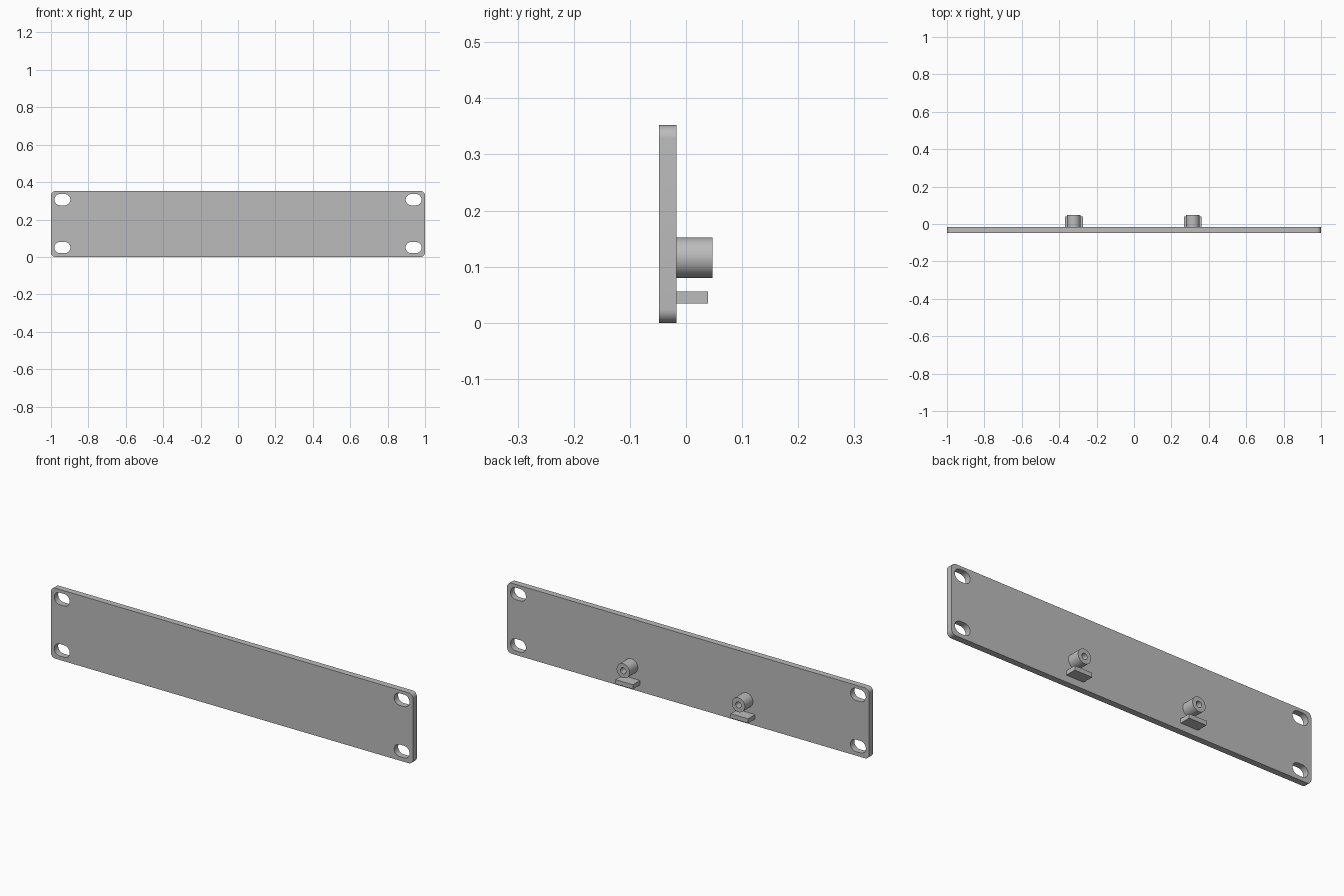
import bpy
from math import pi, cos, sin, radians

cube = bpy.data.objects.get("Cube")
if cube:
    bpy.data.objects.remove(cube)

grey = bpy.data.materials.new("panel_grey")
grey.use_nodes = True
colour = (0.5, 0.5, 0.5, 1)
grey.diffuse_color = colour
grey.node_tree.nodes["Principled BSDF"].inputs["Base Color"].default_value = colour


def rounded(cx, cz, w, h, r, steps=10):
    """Closed outline of a rounded rectangle, slot or circle."""
    if r == 0:
        steps = 0
    pts = []
    for q, (sx, sz) in enumerate([(1, 1), (-1, 1), (-1, -1), (1, -1)]):
        for i in range(steps + 1):
            a = (q + i / max(steps, 1)) * pi / 2
            p = (cx + sx * (w / 2 - r) + r * cos(a), cz + sz * (h / 2 - r) + r * sin(a))
            if not pts or abs(p[0] - pts[-1][0]) + abs(p[1] - pts[-1][1]) > 1e-5:
                pts.append(p)
    if abs(pts[0][0] - pts[-1][0]) + abs(pts[0][1] - pts[-1][1]) < 1e-5:
        pts.pop()
    return pts


def extrude(name, loops, y0, y1):
    """Solid from an outline, with any further loops as holes, from y0 to y1."""
    curve = bpy.data.curves.new(name, 'CURVE')
    curve.dimensions = '2D'
    curve.fill_mode = 'BOTH'
    curve.extrude = (y1 - y0) / 2
    for loop in loops:
        spline = curve.splines.new('POLY')
        spline.points.add(len(loop) - 1)
        for point, (x, z) in zip(spline.points, loop):
            point.co = (x, z, 0, 1)
        spline.use_cyclic_u = True
    obj = bpy.data.objects.new(name, curve)
    bpy.context.collection.objects.link(obj)
    obj.location.y = (y0 + y1) / 2
    obj.rotation_euler.x = pi / 2
    bpy.ops.object.select_all(action='DESELECT')
    obj.select_set(True)
    bpy.context.view_layer.objects.active = obj
    bpy.ops.object.convert(target='MESH')
    obj = bpy.context.object
    obj.name = name
    bpy.ops.object.transform_apply(location=True, rotation=True, scale=True)
    obj.data.materials.clear()
    obj.data.materials.append(grey)
    # Weld the caps to the walls
    bpy.ops.object.mode_set(mode='EDIT')
    bpy.ops.mesh.select_all(action='SELECT')
    bpy.ops.mesh.remove_doubles(threshold=1e-5)
    bpy.ops.mesh.normals_make_consistent(inside=False)
    bpy.ops.object.mode_set(mode='OBJECT')
    bpy.ops.object.shade_smooth_by_angle(angle=radians(30))
    return obj


height, front, back = 0.352, -0.048, -0.017

# Front panel with four mounting slots
slots = [rounded(x, z, 0.085, 0.06, 0.03) for x in (-0.939, 0.939) for z in (0.05, 0.306)]
extrude("panel", [rounded(0, height / 2, 2, height, 0.024)] + slots, front, back)

# Screw bosses and support ledges on the back
for side, x in (("right", -0.322), ("left", 0.314)):
    rings = [rounded(x, 0.116, 2 * r, 2 * r, r) for r in (0.036, 0.015)]
    extrude(side + "_boss", rings, back, 0.047)
    extrude(side + "_ledge", [rounded(x, 0.045, 0.096, 0.022, 0)], back, 0.039)
